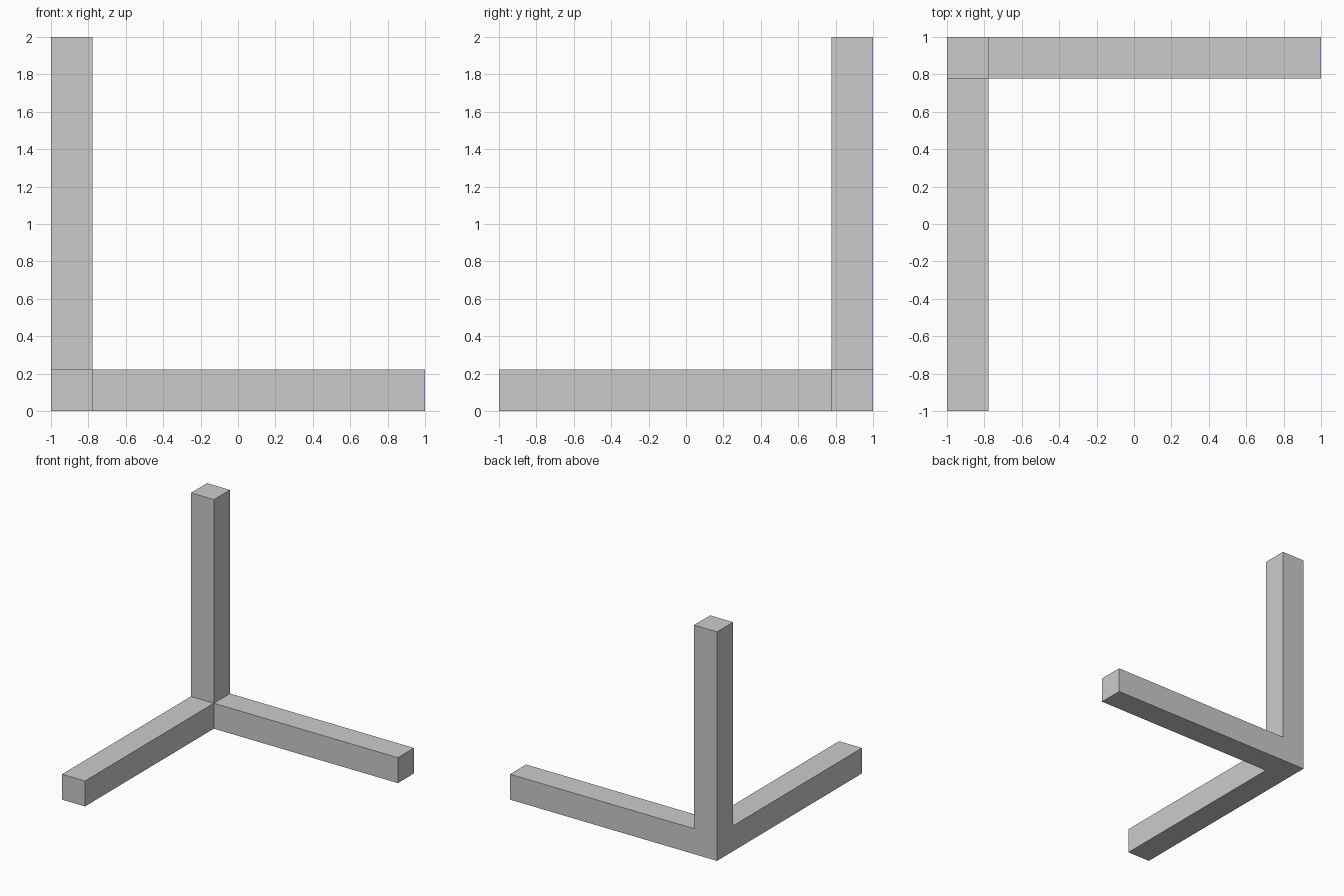
import bpy, bmesh
from mathutils import Vector, Matrix

if "Cube" in bpy.data.objects:
    bpy.data.objects.remove(bpy.data.objects["Cube"])

T = 0.222            # bar thickness
L = 2.0              # overall length of each bar

bm = bmesh.new()

# corner block at the back left, on the floor
centre = Vector((-1 + T / 2, 1 - T / 2, T / 2))
bmesh.ops.create_cube(bm, size=T, matrix=Matrix.Translation(centre))

# pull one bar out of the block along each axis
for axis in (Vector((1, 0, 0)), Vector((0, -1, 0)), Vector((0, 0, 1))):
    bm.normal_update()
    face = max(bm.faces, key=lambda f: f.normal.dot(axis) * 10 + (f.calc_center_median() - centre).dot(axis)
               - (f.calc_center_median() - centre).cross(axis).length * 20)
    bar_end = bmesh.ops.extrude_discrete_faces(bm, faces=[face])["faces"][0]
    bmesh.ops.translate(bm, verts=bar_end.verts, vec=axis * (L - T))

# merge the flush faces so the corner is seamless
bmesh.ops.recalc_face_normals(bm, faces=bm.faces)
bmesh.ops.dissolve_limit(bm, angle_limit=0.01, verts=bm.verts, edges=bm.edges)

mesh = bpy.data.meshes.new("three_axis_corner")
bm.to_mesh(mesh)
bm.free()
bpy.context.collection.objects.link(bpy.data.objects.new("three_axis_corner", mesh))
